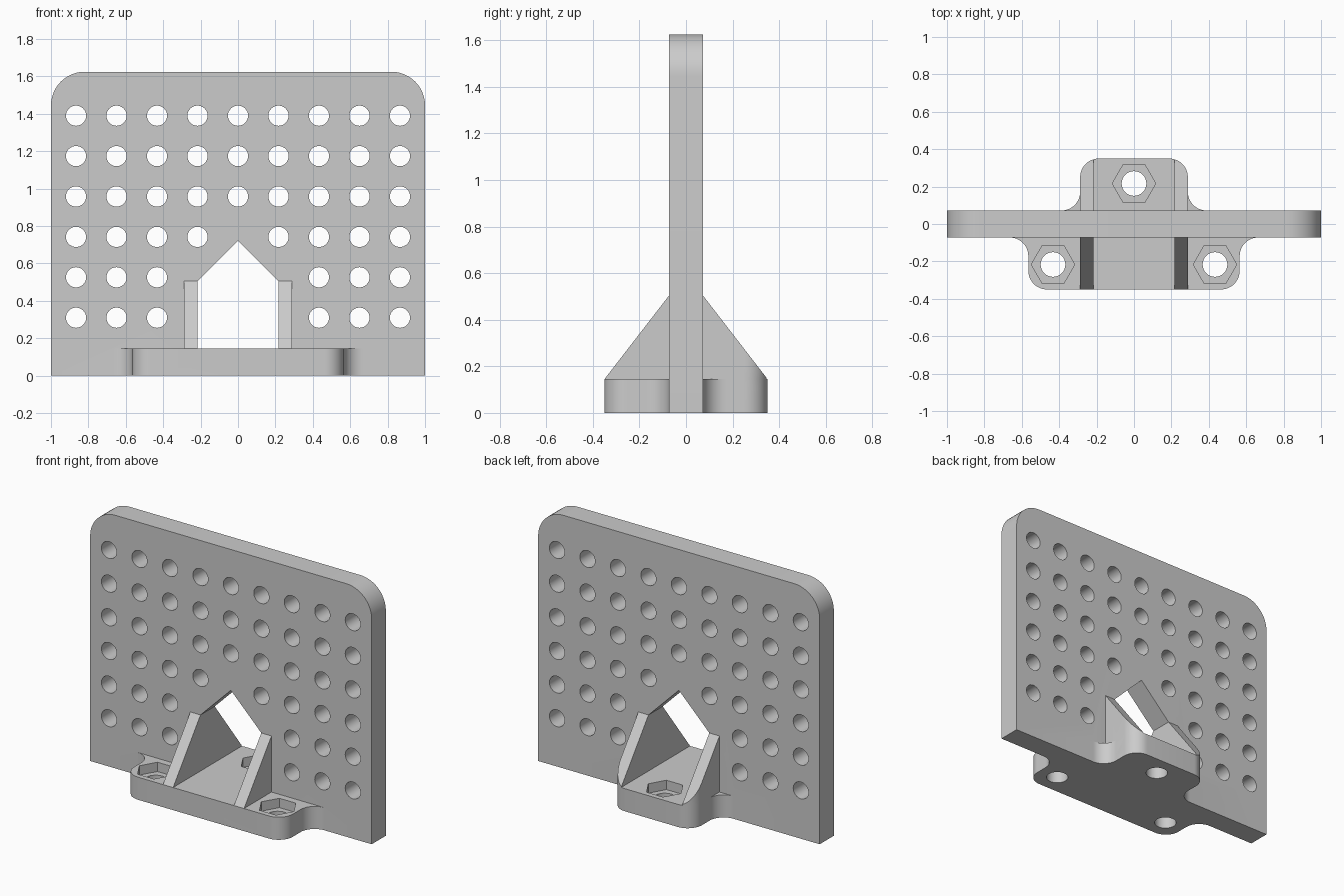
import bpy
import bmesh
from math import cos, sin, pi
from mathutils import Vector

cube = bpy.data.objects.get("Cube")
if cube:
    bpy.data.objects.remove(cube, do_unlink=True)

# Shared dimensions
T = 0.072        # half thickness of the plate
HEIGHT = 1.625
BASE_H = 0.145
REACH = 0.35     # how far the foot extends front and back
PITCH = 0.2165   # hole spacing
RIB_IN, RIB_OUT, RIB_TOP = 0.216, 0.288, 0.505
FRONT_X = 0.565
R = 0.1          # foot corner and fillet radius

grey = bpy.data.materials.new("light grey")
grey.use_nodes = True
colour = (0.6, 0.6, 0.6, 1)
grey.diffuse_color = colour
grey.node_tree.nodes["Principled BSDF"].inputs["Base Color"].default_value = colour


def arc(cx, cy, r, start, end, steps=12):
    """Points on an arc, angles in quarter turns."""
    angles = [(start + (end - start) * i / steps) * pi / 2 for i in range(steps + 1)]
    return [(cx + r * cos(a), cy + r * sin(a)) for a in angles]


def ring(cx, cy, r, sides):
    return arc(cx, cy, r, 0, 4, sides)[:-1]


def mirrored(half):
    """Close an outline across the vertical axis."""
    return half + [(-x, y) for x, y in reversed(half) if abs(x) > 1e-6]


def prisms(name, outlines, axis, low, high):
    """Extrude 2D outlines along an axis into one object."""
    place = {"x": lambda a, b, d: (d, a, b),
             "y": lambda a, b, d: (a, d, b),
             "z": lambda a, b, d: (a, b, d)}[axis]
    bm = bmesh.new()
    for points in outlines:
        face = bm.faces.new([bm.verts.new(place(a, b, low)) for a, b in points])
        made = bmesh.ops.extrude_face_region(bm, geom=[face])["geom"]
        shift = Vector(place(0, 0, high - low))
        bmesh.ops.translate(bm, vec=shift,
                            verts=[v for v in made if isinstance(v, bmesh.types.BMVert)])
    bmesh.ops.recalc_face_normals(bm, faces=bm.faces)
    mesh = bpy.data.meshes.new(name)
    bm.to_mesh(mesh)
    bm.free()
    mesh.materials.append(grey)
    obj = bpy.data.objects.new(name, mesh)
    bpy.context.collection.objects.link(obj)
    return obj


def combine(target, tool, operation):
    """Apply a boolean and discard the tool."""
    mod = target.modifiers.new("boolean", "BOOLEAN")
    mod.object, mod.operation, mod.solver = tool, operation, "EXACT"
    bpy.ops.object.select_all(action="DESELECT")
    bpy.context.view_layer.objects.active = target
    target.select_set(True)
    bpy.ops.object.modifier_apply(modifier=mod.name)
    bpy.data.objects.remove(tool, do_unlink=True)


# Upright plate with rounded top corners
CR = 0.18
bracket = prisms("perforated_bracket",
                 [mirrored([(1, 0)] + arc(1 - CR, HEIGHT - CR, CR, 0, 1))],
                 "y", -T, T)

# Grid of round holes, leaving room around the window
holes = []
for row in range(6):
    for col in range(-4, 5):
        if abs(col) > (1, 1, 0, -1, -1, -1)[row]:
            holes.append(ring(col * PITCH, 0.31 + row * 0.216, 0.054, 32))
combine(bracket, prisms("grid_holes", holes, "y", -0.2, 0.2), "DIFFERENCE")

# House-shaped window
window = mirrored([(RIB_IN, BASE_H), (RIB_IN, RIB_TOP), (0, RIB_TOP + RIB_IN)])
combine(bracket, prisms("window_cutter", [window], "y", -0.2, 0.2), "DIFFERENCE")

# Foot outline: wide lobe in front, narrow lobe behind, fillets to the plate
footprint = mirrored(
    arc(FRONT_X - R, R - REACH, R, -1, 0)
    + arc(FRONT_X + R, -T - R, R, 2, 1)
    + arc(RIB_OUT + R, T + R, R, 3, 2)
    + arc(RIB_OUT - R, REACH - R, R, 0, 1))
foot = prisms("foot", [footprint], "z", 0, BASE_H)

# Sloped ribs on both sides of the window, trimmed to the foot outline
profile = [(-REACH, BASE_H), (-T, RIB_TOP), (T, RIB_TOP), (REACH, BASE_H),
           (REACH, 0.05), (-REACH, 0.05)]
for low, high in ((RIB_IN, RIB_OUT), (-RIB_OUT, -RIB_IN)):
    rib = prisms("rib", [profile], "x", low, high)
    combine(rib, prisms("rib_trim", [footprint], "z", 0, 0.8), "INTERSECT")
    combine(foot, rib, "UNION")
combine(bracket, foot, "UNION")

# Bolt holes with hexagonal nut pockets
bolts = [(-2 * PITCH, -PITCH), (2 * PITCH, -PITCH), (0, PITCH)]
for name, radius, sides, bottom in (("bolt_holes", 0.066, 32, -0.1),
                                    ("nut_pockets", 0.116, 6, BASE_H - 0.06)):
    shapes = [ring(x, y, radius, sides) for x, y in bolts]
    combine(bracket, prisms(name, shapes, "z", bottom, 0.25), "DIFFERENCE")

bpy.ops.object.select_all(action="DESELECT")
bracket.select_set(True)
bpy.context.view_layer.objects.active = bracket
bpy.ops.object.shade_smooth_by_angle(angle=pi / 6)
